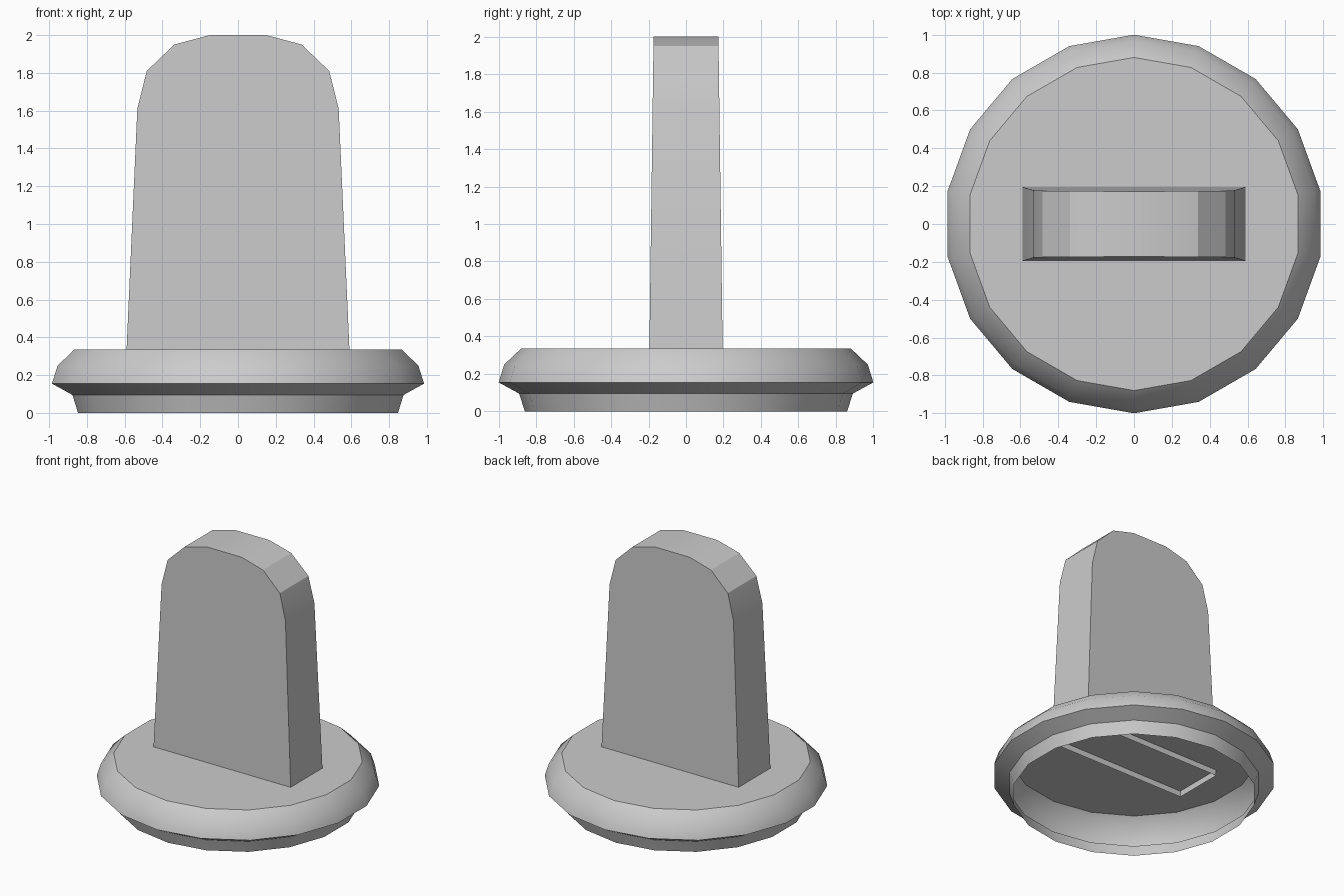
import bpy
import bmesh
import math

cube = bpy.data.objects.get("Cube")
if cube:
    bpy.data.objects.remove(cube, do_unlink=True)

grey = bpy.data.materials.new("light grey")
grey.use_nodes = True
colour = (0.6, 0.6, 0.6, 1)
grey.diffuse_color = colour
grey.node_tree.nodes["Principled BSDF"].inputs["Base Color"].default_value = colour


def finish(name, bm, angle):
    """Turn the bmesh into a grey object, smooth below the given angle."""
    mesh = bpy.data.meshes.new(name)
    bm.to_mesh(mesh)
    bm.free()
    mesh.materials.append(grey)
    obj = bpy.data.objects.new(name, mesh)
    bpy.context.collection.objects.link(obj)
    bpy.ops.object.select_all(action='DESELECT')
    obj.select_set(True)
    bpy.context.view_layer.objects.active = obj
    bpy.ops.object.shade_smooth_by_angle(angle=math.radians(angle))
    return obj


def bridge(bm, lower, upper):
    """Join two closed loops of vertices with a band of quads."""
    n = len(lower)
    for i in range(n):
        j = (i + 1) % n
        bm.faces.new((lower[i], lower[j], upper[j], upper[i]))


# Round base: a thin lathed shell, closed on top and open underneath
SIDES = 18
profile = [(0.86, 0), (0.89, 0.095), (1.0, 0.155), (0.97, 0.25), (0.88, 0.335)]
bm = bmesh.new()
rings = []
for radius, z in profile:
    angles = [math.pi / 2 + math.tau * i / SIDES for i in range(SIDES)]
    rings.append([bm.verts.new((radius * math.cos(a), radius * math.sin(a), z))
                  for a in angles])
for lower, upper in zip(rings, rings[1:]):
    bridge(bm, lower, upper)
bm.faces.new(rings[-1])
finish("round_base", bm, 35)

# Upright grip: tapered slab with a rounded top, its open foot passing
# slightly through the base
half = [(0.592, 0.29), (0.533, 1.61), (0.483, 1.81), (0.337, 1.95), (0.15, 2.0)]
outline = half + [(-x, z) for x, z in reversed(half)]
bm = bmesh.new()
front, back = [], []
for x, z in outline:
    depth = 0.2 - 0.0135 * z
    front.append(bm.verts.new((x, -depth, z)))
    back.append(bm.verts.new((x, depth, z)))
bm.faces.new(front)
bm.faces.new(back[::-1])
for i in range(len(outline) - 1):
    bm.faces.new((front[i + 1], front[i], back[i], back[i + 1]))
finish("upright_grip", bm, 20)
